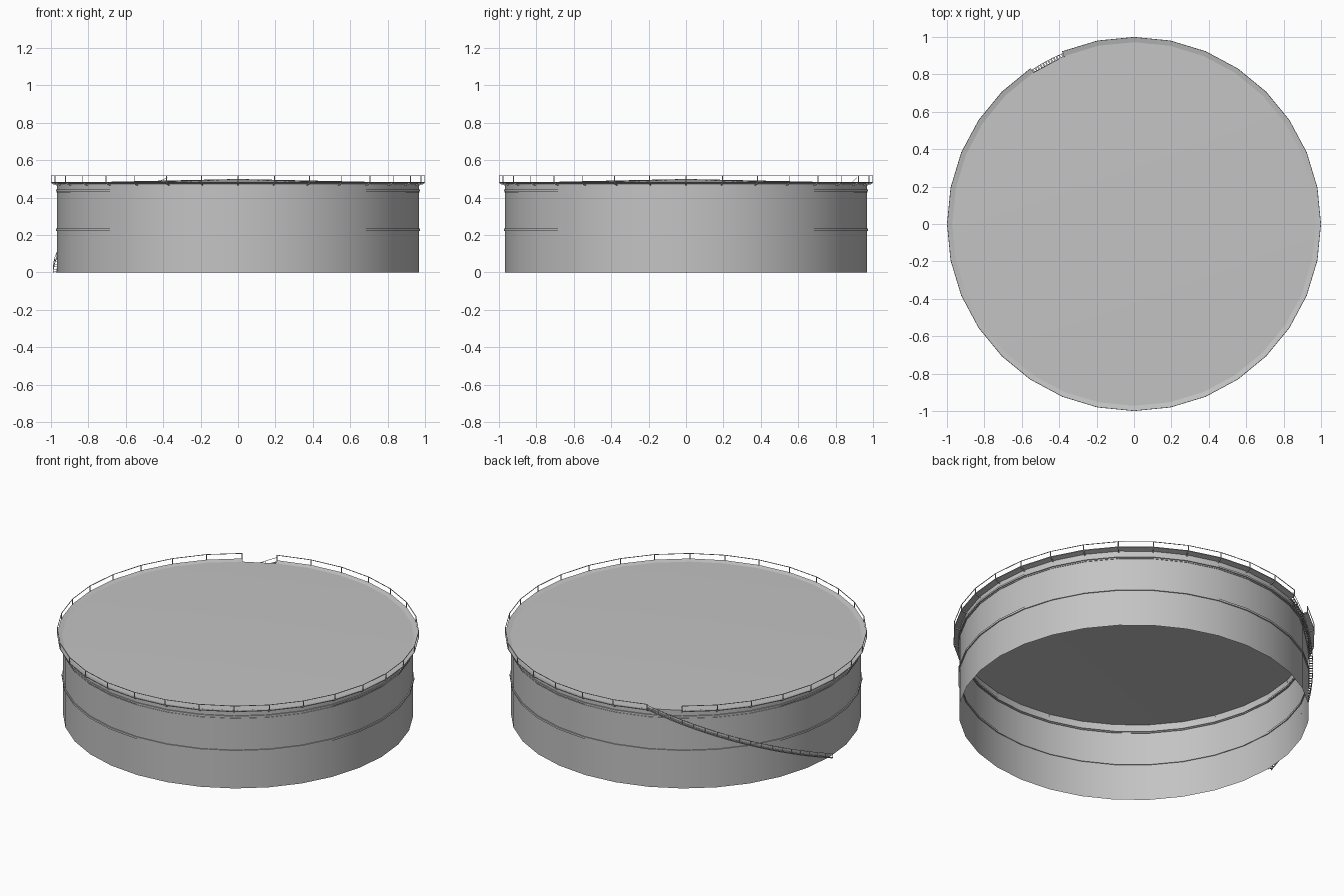
import bpy, bmesh
from math import sin, cos, pi, radians
from mathutils import Vector, Matrix

cube = bpy.data.objects.get("Cube")
if cube:
    bpy.data.objects.remove(cube, do_unlink=True)

SIDES = 32
GAP = 10          # rim segment left open for the stairs
WALL_R = 0.968

steel = bpy.data.materials.new("grey_steel")
steel.use_nodes = True
grey = (0.55, 0.55, 0.55, 1)
steel.diffuse_color = grey
steel.node_tree.nodes["Principled BSDF"].inputs["Base Color"].default_value = grey


def finish(name, bm, smooth=False):
    mesh = bpy.data.meshes.new(name)
    bm.to_mesh(mesh)
    bm.free()
    mesh.materials.append(steel)
    obj = bpy.data.objects.new(name, mesh)
    bpy.context.collection.objects.link(obj)
    if smooth:
        bpy.ops.object.select_all(action='DESELECT')
        bpy.context.view_layer.objects.active = obj
        obj.select_set(True)
        bpy.ops.object.shade_smooth_by_angle(angle=radians(30))
    return obj


def polar(r, angle, z):
    return Vector((r * cos(angle), r * sin(angle), z))


def lathe(name, profile, closed=False, skip=None):
    """Spin (radius, height) points around the z axis."""
    bm = bmesh.new()
    rings = [[bm.verts.new(polar(r, 2 * pi * i / SIDES, z)) for i in range(SIDES)]
             for r, z in profile]
    pairs = list(zip(rings, rings[1:]))
    if closed:
        pairs.append((rings[-1], rings[0]))
    for low, high in pairs:
        for i in range(SIDES):
            if i != skip:
                j = (i + 1) % SIDES
                bm.faces.new((low[i], low[j], high[j], high[i]))
    bmesh.ops.remove_doubles(bm, verts=bm.verts, dist=1e-5)
    return finish(name, bm, True)


def bar(bm, a, b, width, height=None):
    """Square bar between two points."""
    d = b - a
    turn = d.to_track_quat('Z', 'Y').to_matrix().to_4x4()
    size = Matrix.Diagonal((width, height or width, d.length, 1))
    bmesh.ops.create_cube(bm, size=1, matrix=Matrix.Translation((a + b) / 2) @ turn @ size)


# Shell, open at the bottom, and shallow cone roof
lathe("tank_wall", [(WALL_R, 0), (WALL_R, 0.478)])
lathe("roof", [(WALL_R + 0.004, 0.478), (0, 0.499)])


# Stiffening bands showing inside and outside
def band(name, low, high, out):
    inner, outer = WALL_R - 0.005, WALL_R + out
    lathe(name, [(inner, low), (outer, low), (outer, high), (inner, high)], True)


band("middle_band", 0.222, 0.234, 0.006)
band("upper_band", 0.433, 0.443, 0.006)
band("upper_thin_band", 0.424, 0.428, 0.003)

# Walkway rim tilted slightly inward
lathe("walkway_rim", [(WALL_R, 0.472), (1, 0.480), (1, 0.484), (WALL_R, 0.476)],
      True, GAP)

# Railing, posts and brackets
rail, posts, brackets = bmesh.new(), bmesh.new(), bmesh.new()
for i in range(SIDES):
    a, b = 2 * pi * i / SIDES, 2 * pi * (i + 1) / SIDES
    if i != GAP:
        bar(rail, polar(0.998, a, 0.516), polar(0.998, b, 0.516), 0.003)
    bar(posts, polar(0.998, a, 0.48), polar(0.998, a, 0.517), 0.004)
    bar(brackets, polar(WALL_R - 0.002, a, 0.466), polar(0.996, a, 0.477), 0.006)
finish("railing", rail)
finish("railing_posts", posts)
finish("rim_brackets", brackets)

# Curved stairs climbing the wall
TREADS = 72
START, END, TOP = radians(180), radians(112.5), 0.48
IN, OUT = WALL_R + 0.001, 0.988
treads, stringers, handrail = bmesh.new(), bmesh.new(), bmesh.new()


def step(r, k, lift=0):
    t = k / TREADS
    return polar(r, START + (END - START) * t, TOP * t + lift)


for k in range(TREADS):
    bar(treads, step(IN, k + 0.5), step(OUT, k + 0.5), 0.008, 0.002)
    if k % 4 == 0:
        for r in (IN, OUT):
            bar(stringers, step(r, k), step(r, k + 4), 0.003, 0.006)
        bar(handrail, step(OUT, k, 0.026), step(OUT, k + 4, 0.026), 0.002)
        bar(handrail, step(OUT, k), step(OUT, k, 0.026), 0.002)
finish("stair_treads", treads)
finish("stair_stringers", stringers)
finish("stair_handrail", handrail)
